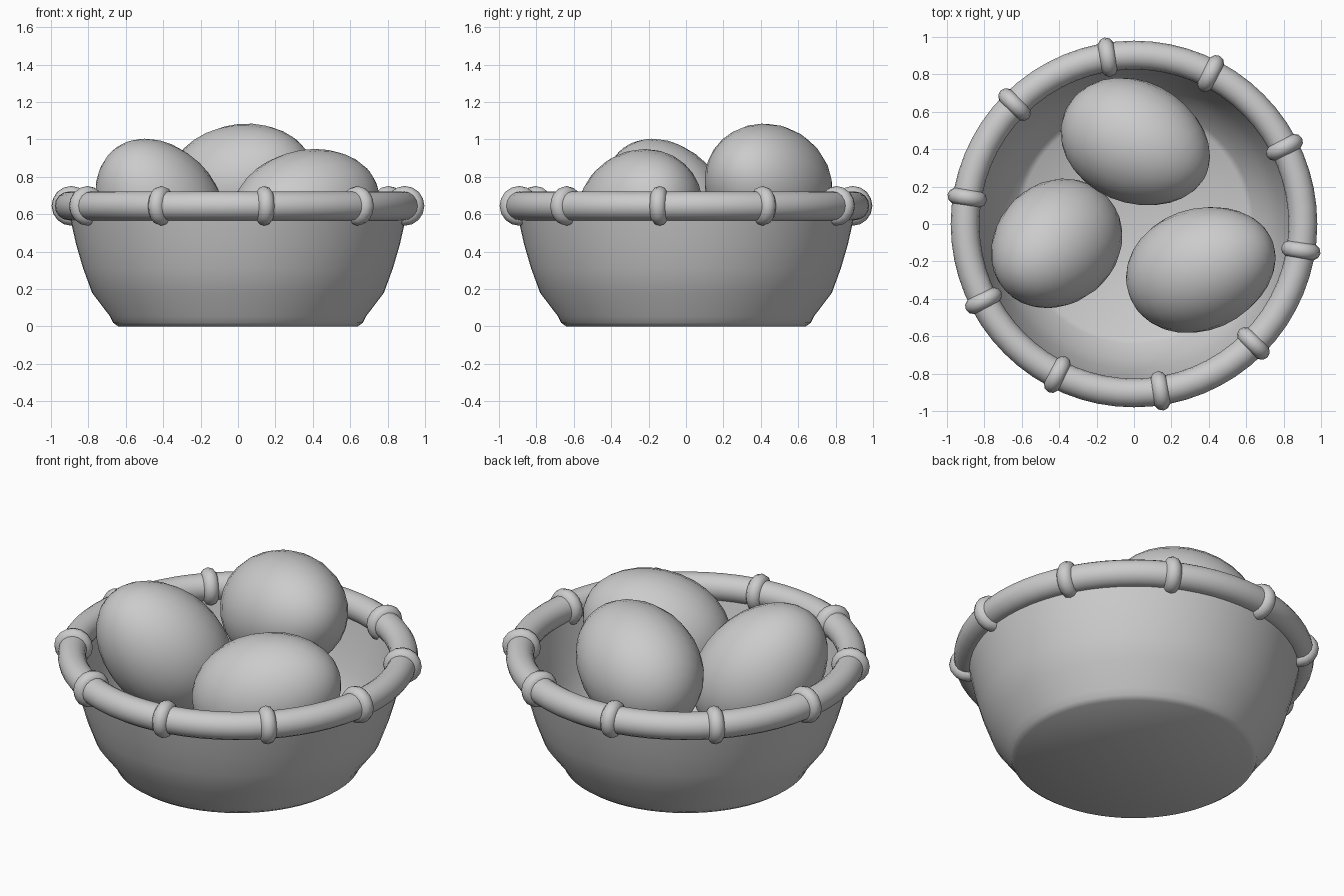
import bpy, bmesh, math
from mathutils import Vector, Matrix

if "Cube" in bpy.data.objects:
    bpy.data.objects.remove(bpy.data.objects["Cube"])


def finish(name, bm, angle=40):
    bmesh.ops.recalc_face_normals(bm, faces=bm.faces)
    mesh = bpy.data.meshes.new(name)
    bm.to_mesh(mesh)
    bm.free()
    obj = bpy.data.objects.new(name, mesh)
    bpy.context.collection.objects.link(obj)
    bpy.ops.object.select_all(action='DESELECT')
    obj.select_set(True)
    bpy.context.view_layer.objects.active = obj
    bpy.ops.object.shade_smooth_by_angle(angle=math.radians(angle))
    return obj


def lathe(name, profile, steps=64, angle=50):
    bm = bmesh.new()
    verts = [bm.verts.new((r, 0, z)) for r, z in profile]
    edges = [bm.edges.new(pair) for pair in zip(verts, verts[1:])]
    bmesh.ops.spin(bm, geom=verts + edges, cent=(0, 0, 0), axis=(0, 0, 1),
                   angle=math.tau, steps=steps, use_merge=True)
    bmesh.ops.remove_doubles(bm, verts=bm.verts, dist=1e-4)
    return finish(name, bm, angle)


def torus(name, major, minor, seg_major, seg_minor):
    bpy.ops.mesh.primitive_torus_add(major_radius=major, minor_radius=minor,
                                     major_segments=seg_major, minor_segments=seg_minor)
    obj = bpy.context.object
    obj.name = name
    bpy.ops.object.shade_smooth()
    return obj


def egg(name, centre, axis, radius=0.325, half_length=0.42, taper=0.05):
    bm = bmesh.new()
    bmesh.ops.create_uvsphere(bm, u_segments=24, v_segments=16, radius=1)
    for v in bm.verts:
        k = radius * (1 - taper * v.co.z)
        v.co = Vector((v.co.x * k, v.co.y * k, v.co.z * half_length))
    turn = Vector(axis).to_track_quat('Z', 'Y').to_matrix().to_4x4()
    bmesh.ops.transform(bm, matrix=Matrix.Translation(centre) @ turn, verts=bm.verts)
    return finish(name, bm, 60)


# Bowl: outer wall up to the rim, then down the inside to the floor
lathe("bowl", [(0, 0), (0.64, 0), (0.668, 0.02), (0.685, 0.055), (0.78, 0.18),
               (0.828, 0.31), (0.866, 0.44), (0.895, 0.57), (0.91, 0.64),
               (0.86, 0.64), (0.845, 0.57), (0.815, 0.44), (0.778, 0.32),
               (0.73, 0.20), (0.64, 0.085), (0.61, 0.06), (0, 0.06)])

# Thick rolled rim
RIM_R, RIM_Z = 0.903, 0.645
rim = torus("rim", RIM_R, 0.077, 64, 16)
rim.location.z = RIM_Z

# Bindings wrapped round the rim
for i in range(10):
    a = math.radians(-9 + 36 * i)
    wrap = torus(f"rim_wrap_{i + 1}", 0.062, 0.044, 16, 10)
    wrap.location = (RIM_R * math.cos(a), RIM_R * math.sin(a), RIM_Z)
    wrap.rotation_euler = (math.pi / 2, 0, a)

# Three eggs leaning in the bowl
egg("egg_back", (0.01, 0.435, 0.757), (0.86, -0.40, 0.27))
egg("egg_left", (-0.42, -0.11, 0.63), (-0.50, -0.45, 0.73))
egg("egg_right", (0.36, -0.24, 0.618), (0.86, 0.34, 0.33))
